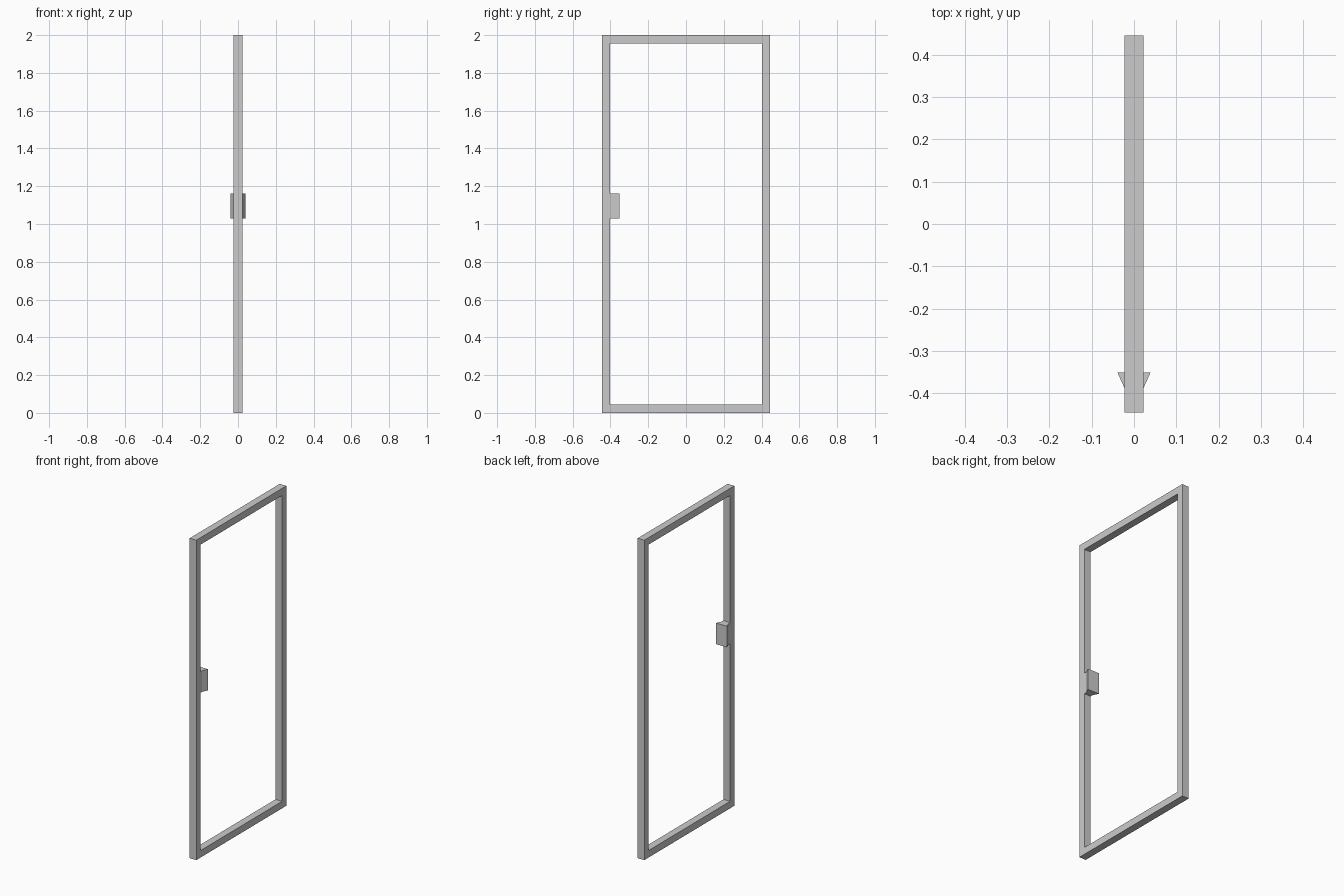
import bpy, bmesh

if "Cube" in bpy.data.objects:
    bpy.data.objects.remove(bpy.data.objects["Cube"])

HALF_T = 0.023           # half thickness of the frame
OUT_Y, IN_Y = 0.445, 0.402
BOT, TOP, BAR = 0.0, 2.0, 0.044


def add_mirrored(name, bm):
    """Finish a half part and mirror it across x = 0."""
    bmesh.ops.recalc_face_normals(bm, faces=bm.faces)
    mesh = bpy.data.meshes.new(name)
    bm.to_mesh(mesh)
    bm.free()
    obj = bpy.data.objects.new(name, mesh)
    bpy.context.collection.objects.link(obj)
    mod = obj.modifiers.new("mirror", 'MIRROR')
    mod.use_axis[0] = True
    mod.use_clip = True
    mod.merge_threshold = 0.0005
    return obj


def rect(bm, x, half_y, z0, z1):
    corners = [(-half_y, z0), (half_y, z0), (half_y, z1), (-half_y, z1)]
    return [bm.verts.new((x, y, z)) for y, z in corners]


# Door frame: half-thickness ring, open at the centre seam
bm = bmesh.new()
rings = [rect(bm, 0, OUT_Y, BOT, TOP),
         rect(bm, HALF_T, OUT_Y, BOT, TOP),
         rect(bm, HALF_T, IN_Y, BOT + BAR, TOP - BAR),
         rect(bm, 0, IN_Y, BOT + BAR, TOP - BAR)]
for a, b in zip(rings, rings[1:]):
    for i in range(4):
        j = (i + 1) % 4
        bm.faces.new((a[i], a[j], b[j], b[i]))
add_mirrored("door_frame", bm)

# Flared pull handle: half plan profile (x, y) raised in z, open at the seam
bm = bmesh.new()
plan = [(0, -IN_Y), (HALF_T, -IN_Y), (HALF_T, -0.386), (0.039, -0.351), (0, -0.351)]
low = [bm.verts.new((x, y, 1.03)) for x, y in plan]
high = [bm.verts.new((x, y, 1.162)) for x, y in plan]
bm.faces.new(low)
bm.faces.new(high)
for i in range(len(plan) - 1):
    bm.faces.new((low[i], low[i + 1], high[i + 1], high[i]))
add_mirrored("door_handle", bm)
